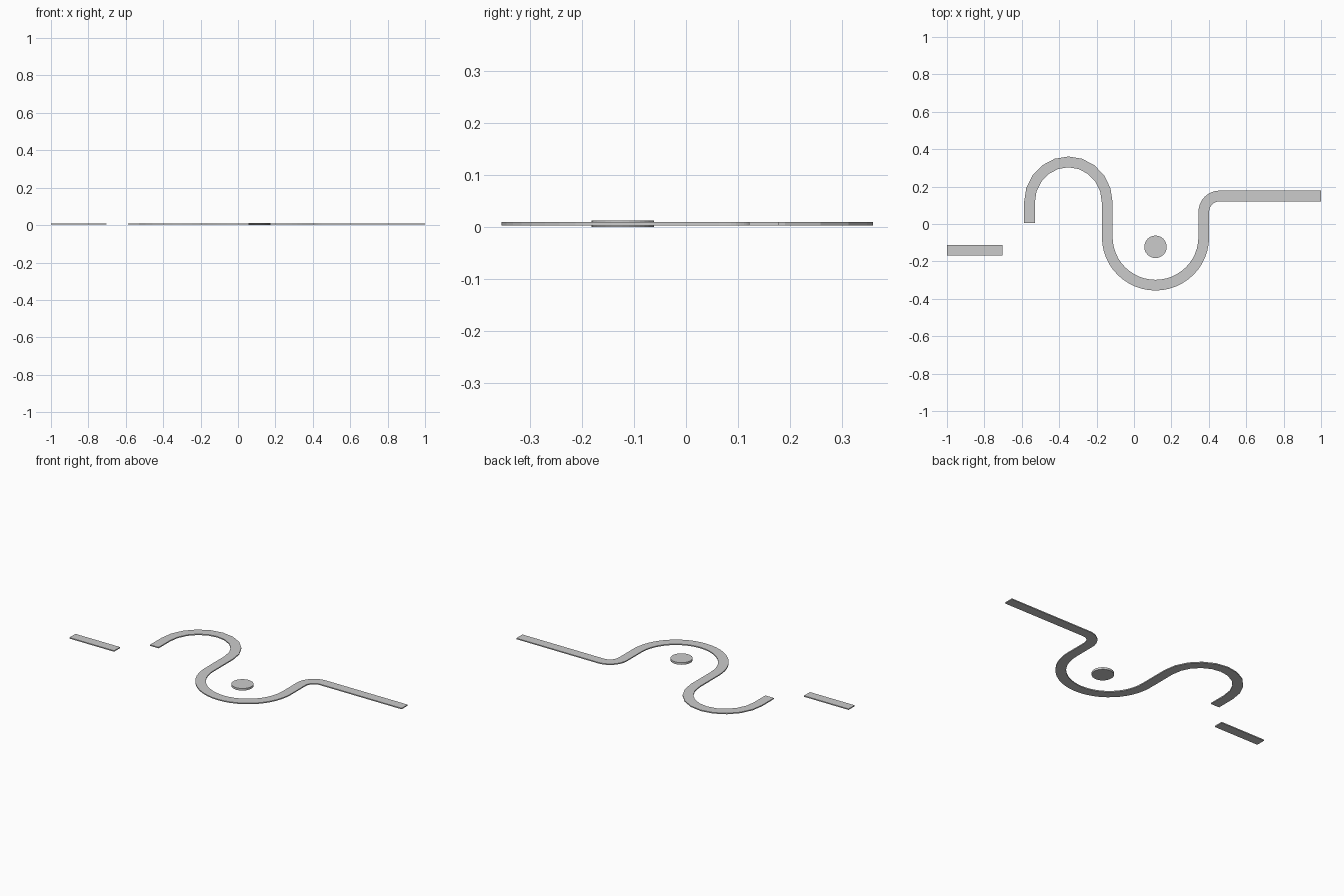
import bpy, bmesh
from math import sin, cos, radians
from mathutils import Vector

if "Cube" in bpy.data.objects:
    bpy.data.objects.remove(bpy.data.objects["Cube"])

WIDTH = 0.057
Z_LOW, Z_HIGH = 0.0035, 0.0098


def arc(cx, cy, rx, ry, start, end, steps):
    """Points along an elliptical arc, angles in degrees."""
    angles = [radians(start + (end - start) * i / steps) for i in range(steps + 1)]
    return [(cx + rx * cos(a), cy + ry * sin(a)) for a in angles]


def strip(name, path):
    """Flat solid band of constant width swept along a 2D path."""
    pts = [Vector(p) for p in path]
    bm = bmesh.new()
    rings = []
    for i, p in enumerate(pts):
        before = (p - pts[i - 1]).normalized() if i else (pts[1] - p).normalized()
        after = (pts[i + 1] - p).normalized() if i < len(pts) - 1 else before
        tangent = (before + after).normalized()
        side = Vector((-tangent.y, tangent.x)) * (WIDTH / 2 / tangent.dot(before))
        left, right = p + side, p - side
        rings.append([bm.verts.new((q.x, q.y, z)) for q, z in
                      ((left, Z_LOW), (right, Z_LOW), (right, Z_HIGH), (left, Z_HIGH))])
    for a, b in zip(rings, rings[1:]):
        for k in range(4):
            n = (k + 1) % 4
            bm.faces.new((a[k], a[n], b[n], b[k]))
    bm.faces.new(rings[0])
    bm.faces.new(rings[-1])
    bmesh.ops.recalc_face_normals(bm, faces=bm.faces)
    mesh = bpy.data.meshes.new(name)
    bm.to_mesh(mesh)
    bm.free()
    obj = bpy.data.objects.new(name, mesh)
    bpy.context.collection.objects.link(obj)
    return obj


# Short straight piece on the left
strip("short_bar", [(-1.0, -0.14), (-0.704, -0.14)])

# Winding band: upper arch, lower bowl, small bend, straight tail
winding = [(-0.559, 0.006)]
winding += arc(-0.351, 0.115, 0.208, 0.217, 180, 0, 10)
winding += arc(0.115, -0.07, 0.258, 0.257, 180, 360, 24)
winding += arc(0.458, 0.065, 0.085, 0.085, 180, 90, 8)
winding += [(1.0, 0.15)]
strip("winding_band", winding)

# Round disc inside the bowl
bpy.ops.mesh.primitive_cylinder_add(vertices=32, radius=0.06, depth=0.0125,
                                    location=(0.115, -0.122, 0.00625))
bpy.context.object.name = "round_disc"
